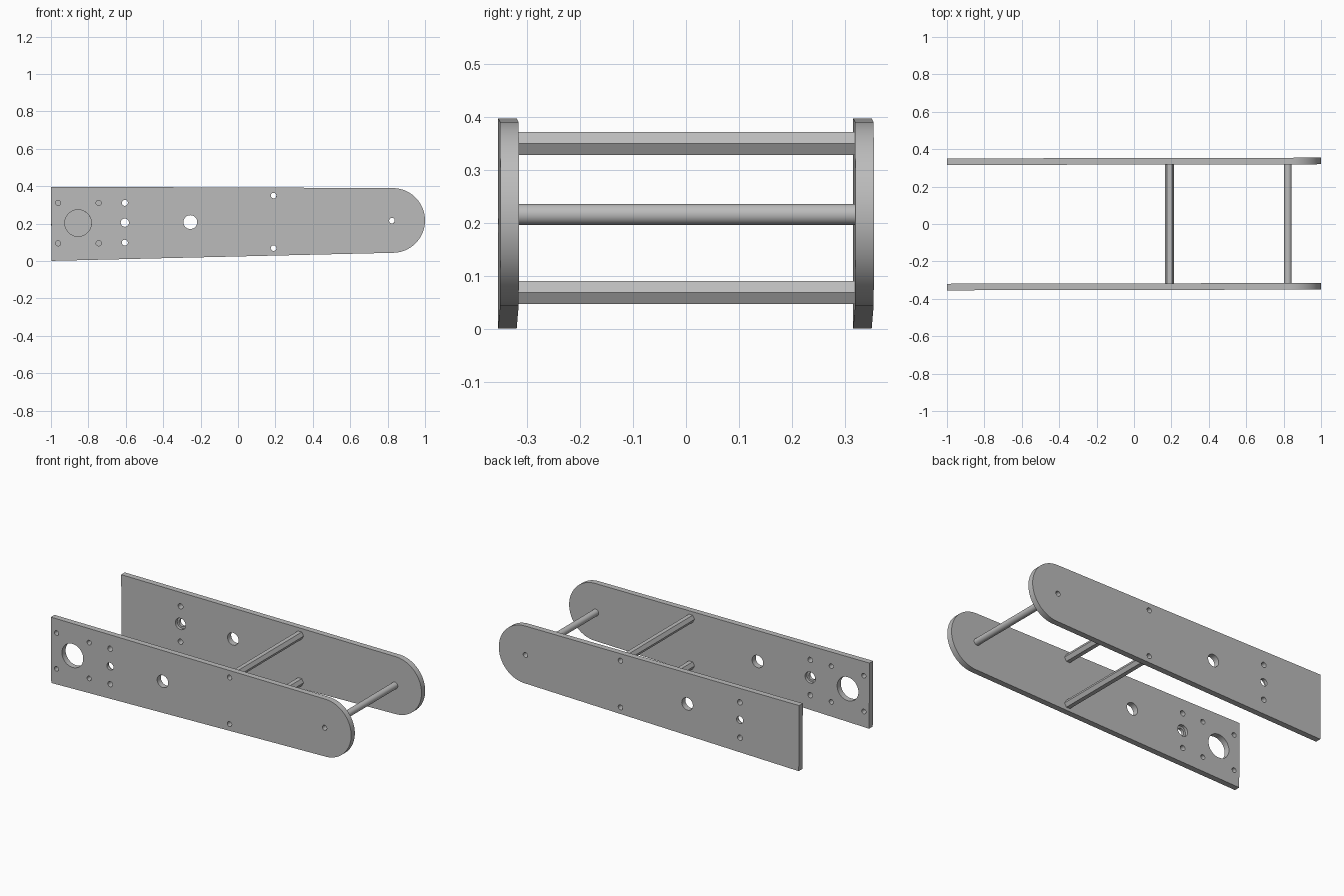
import bpy
import bmesh
from math import cos, sin, pi, radians

if "Cube" in bpy.data.objects:
    bpy.data.objects.remove(bpy.data.objects["Cube"])

GREY = (0.5, 0.5, 0.5, 1)
metal = bpy.data.materials.new("plain grey")
metal.use_nodes = True
metal.diffuse_color = GREY
metal.node_tree.nodes["Principled BSDF"].inputs["Base Color"].default_value = GREY

PLATE_Y, THICK = 0.335, 0.035      # plate centre and thickness
HALF = THICK / 2


def arc(x, z, r, start=0, end=360, n=32):
    """Points on an arc in the xz plane; a full circle leaves out its repeated end."""
    steps = n if end - start == 360 else n + 1
    angles = [radians(start + (end - start) * i / n) for i in range(steps)]
    return [(x + r * cos(a), z + r * sin(a)) for a in angles]


def prisms(name, outlines, y0, y1):
    """One object holding each xz outline extruded from y0 to y1."""
    bm = bmesh.new()
    for outline in outlines:
        face = bm.faces.new([bm.verts.new((x, y0, z)) for x, z in outline])
        ext = bmesh.ops.extrude_face_region(bm, geom=[face], use_keep_orig=True)
        verts = [g for g in ext["geom"] if isinstance(g, bmesh.types.BMVert)]
        bmesh.ops.translate(bm, verts=verts, vec=(0, y1 - y0, 0))
    bmesh.ops.recalc_face_normals(bm, faces=bm.faces[:])
    mesh = bpy.data.meshes.new(name)
    bm.to_mesh(mesh)
    bm.free()
    mesh.materials.append(metal)
    obj = bpy.data.objects.new(name, mesh)
    bpy.context.collection.objects.link(obj)
    return obj


def cut(obj, outlines, y0, y1):
    """Cut the outlines out of obj between y0 and y1."""
    cutter = prisms("cutter", outlines, y0, y1)
    cutter.hide_render = True
    mod = obj.modifiers.new("holes", "BOOLEAN")
    mod.operation, mod.solver, mod.object = "DIFFERENCE", "EXACT", cutter
    bpy.ops.object.select_all(action="DESELECT")
    obj.select_set(True)
    bpy.context.view_layer.objects.active = obj
    bpy.ops.object.modifier_apply(modifier=mod.name)
    bpy.data.objects.remove(cutter)


def smooth(obj):
    bpy.ops.object.select_all(action="DESELECT")
    obj.select_set(True)
    bpy.context.view_layer.objects.active = obj
    bpy.ops.object.shade_smooth_by_angle(angle=radians(30))


# Tapered plate outline with a rounded end
outline = [(-1, 0.397), (-0.997, 0.001)] + arc(0.827, 0.217, 0.173, -90, 90, 40)

# Hole layouts
rods = [("upper_hex_spacer", 0.19, 0.35, 0.025, 6),
        ("lower_hex_spacer", 0.19, 0.069, 0.025, 6),
        ("round_spacer", 0.823, 0.216, 0.02, 32)]
rod_holes = [arc(x, z, 0.015) for _, x, z, _, _ in rods]
shared_holes = rod_holes + [arc(-0.255, 0.208, 0.037)]
shared_holes += [arc(-0.605, z, 0.016) for z in (0.098, 0.311)]
shared_holes.append(arc(-0.605, 0.205, 0.022))
motor_holes = [arc(-0.855, 0.203, 0.071, n=48)]
motor_holes += [arc(x, z, 0.014) for x in (-0.962, -0.745) for z in (0.095, 0.311)]
pocket = [arc(-0.605, 0.205, 0.034)]

# Side plates: only the front one carries the motor holes
for name, side, holes in (("front_plate", -1, shared_holes + motor_holes),
                          ("back_plate", 1, shared_holes)):
    plate = prisms(name, [outline], -HALF, HALF)
    cut(plate, holes, -0.1, 0.1)
    # Counterbore on the inner face
    cut(plate, pocket, *sorted((0, -side * 0.1)))
    plate.location.y = side * PLATE_Y
    plate.rotation_euler.z = 0.002
    smooth(plate)

# Hollow spacers joining the plates
for (name, x, z, r, sides), hole in zip(rods, rod_holes):
    reach = PLATE_Y - HALF + 0.001
    rod = prisms(name, [arc(x, z, r, n=sides)], -reach, reach)
    cut(rod, [hole], -1, 1)
    smooth(rod)
